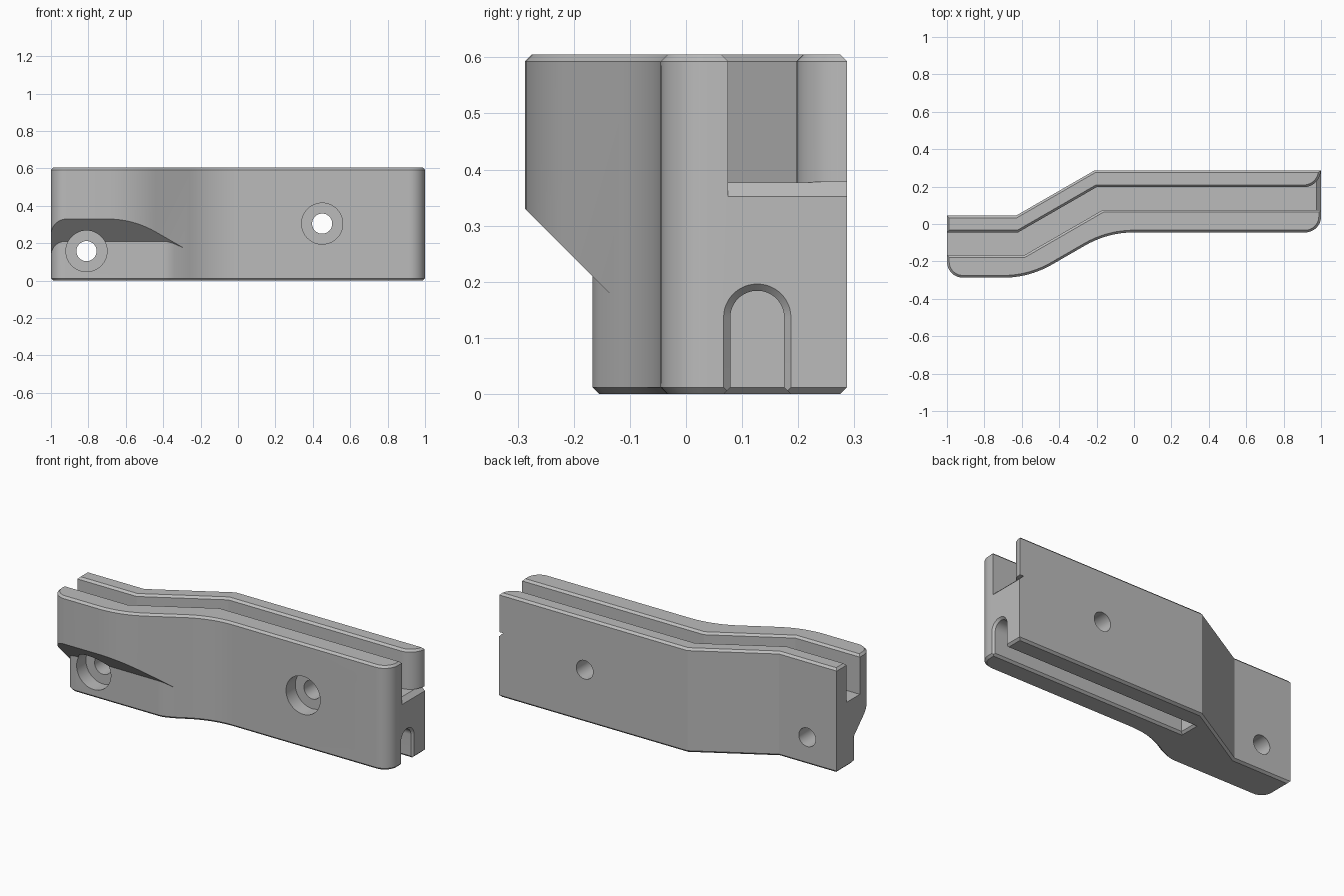
import bpy, bmesh, math
from mathutils import Vector, Matrix

cube = bpy.data.objects.get("Cube")
if cube:
    bpy.data.objects.remove(cube, do_unlink=True)

CH = 0.012      # edge chamfer
HEIGHT = 0.605


def rounded(corners, steps=12):
    """Counter-clockwise outline from (x, y, fillet radius) corners."""
    out = []
    for i, (x, y, r) in enumerate(corners):
        p = Vector((x, y))
        if r == 0:
            out.append(p)
            continue
        a = (Vector(corners[i - 1][:2]) - p).normalized()
        b = (Vector(corners[(i + 1) % len(corners)][:2]) - p).normalized()
        half = a.angle(b) / 2
        centre = p + (a + b).normalized() * (r / math.sin(half))
        start = p + a * (r / math.tan(half)) - centre
        end = p + b * (r / math.tan(half)) - centre
        sweep = math.atan2(start.cross(end), start.dot(end))
        for k in range(steps + 1):
            out.append(centre + Matrix.Rotation(sweep * k / steps, 2) @ start)
    return out


def inset(points, d):
    """Mitred inset of an outline; negative values grow it."""
    out = []
    for i, p in enumerate(points):
        e = (p - points[i - 1]).normalized()
        f = (points[(i + 1) % len(points)] - p).normalized()
        n, m = Vector((-e.y, e.x)), Vector((-f.y, f.x))
        out.append(p + (n + m) * (d / (1 + n.dot(m))))
    return out


def prism(name, points, rings, place=lambda a, b, c: (a, b, c), top=None):
    """Stack outline rings (level, inset) into a closed solid."""
    bm = bmesh.new()
    loops = []
    for j, (level, d) in enumerate(rings):
        sloped = top if j == len(rings) - 1 else None
        loops.append([bm.verts.new(place(p.x, p.y, sloped(p.y) if sloped else level))
                      for p in inset(points, d)])
    n = len(points)
    for lo, hi in zip(loops, loops[1:]):
        for i in range(n):
            k = (i + 1) % n
            bm.faces.new((lo[i], lo[k], hi[k], hi[i]))
    bm.faces.new(loops[0][::-1])
    bm.faces.new(loops[-1])
    bmesh.ops.recalc_face_normals(bm, faces=bm.faces)
    mesh = bpy.data.meshes.new(name)
    bm.to_mesh(mesh)
    bm.free()
    ob = bpy.data.objects.new(name, mesh)
    bpy.context.collection.objects.link(ob)
    return ob


# Cranked body with chamfered top and bottom rims
body = prism("bracket_body", rounded([
    (-1, -0.287, 0.085), (-0.56, -0.287, 0.52), (-0.14, -0.045, 0.52), (1, -0.045, 0.085),
    (1, 0.287, 0), (-0.21, 0.287, 0), (-0.63, 0.045, 0), (-1, 0.045, 0)]),
    [(0, CH), (CH, 0), (HEIGHT - CH, 0), (HEIGHT, CH)])

cutters = []

# Sloped relief under the front left end
cutters.append(prism("relief_cutter", rounded([
    (-1.1, -0.6, 0), (-0.2, -0.6, 0), (-0.2, -0.092, 0), (-0.37, -0.167, 0.15),
    (-0.9995, -0.167, 0.075), (-0.9995, 0, 0), (-1.1, 0, 0)]),
    [(-0.01, -0.01 - CH), (CH, 0), (0, 0)], top=lambda y: 0.043 - y))

# Cranked channel in the top, rounded open at the right end
cutters.append(prism("channel_cutter", rounded([
    (-1.1, -0.167, 0), (-0.587, -0.167, 0), (-0.167, 0.075, 0), (1.1, 0.075, 0),
    (1.1, 0.4, 0), (0.998, 0.4, 0), (0.998, 0.197, 0.09), (-0.2, 0.197, 0),
    (-0.62, -0.045, 0), (-1.1, -0.045, 0)]),
    [(0.377, 0), (HEIGHT - CH, 0), (HEIGHT + 0.01, -CH - 0.01)]))

# Chamfer where the channel floor meets the right end
cutters.append(prism("floor_chamfer_cutter", rounded([
    (0.974, 0.378, 0), (1.05, 0.302, 0), (1.05, 0.378, 0)]),
    [(-0.29, 0), (-0.0751, 0)], lambda a, b, c: (a, -c, b)))

# Arched groove along the underside with chamfered mouth and rims
cutters.append(prism("groove_cutter", rounded([
    (0.079, -0.1, 0), (0.175, -0.1, 0), (0.175, 0.184, 0.0475), (0.079, 0.184, 0.0475)]),
    [(-0.25, 0), (1 - CH, 0), (1.01, -CH - 0.01)], lambda a, b, c: (c, a, b)))
cutters.append(prism("groove_rim_cutter", rounded([
    (-0.25, 0.079, 0), (1.1, 0.079, 0), (1.1, 0.175, 0), (-0.25, 0.175, 0)]),
    [(-0.01, -CH - 0.01), (CH, 0)]))

# Counterbored screw holes through the body
for hx, hz, front in ((0.45, 0.305, -0.045), (-0.81, 0.158, -0.167)):
    circle = [Vector((hx + 0.11 * math.cos(t * math.tau / 48),
                      hz + 0.11 * math.sin(t * math.tau / 48))) for t in range(48)]
    seat = -(front + 0.085)
    cutters.append(prism("screw_hole_cutter", circle,
                         [(-0.5, 0.056), (seat, 0.056), (seat, 0), (0.6, 0)],
                         lambda a, b, c: (a, -c, b)))

bpy.ops.object.select_all(action="DESELECT")
body.select_set(True)
bpy.context.view_layer.objects.active = body
for cutter in cutters:
    cutter.hide_render = True
    mod = body.modifiers.new(cutter.name, "BOOLEAN")
    mod.operation = "DIFFERENCE"
    mod.solver = "EXACT"
    mod.object = cutter
    bpy.ops.object.modifier_apply(modifier=mod.name)
    bpy.data.objects.remove(cutter, do_unlink=True)

# Single grey material
grey = bpy.data.materials.new("light_grey")
grey.use_nodes = True
colour = (0.5, 0.5, 0.5, 1)
grey.diffuse_color = colour
grey.node_tree.nodes["Principled BSDF"].inputs["Base Color"].default_value = colour
body.data.materials.clear()
body.data.materials.append(grey)
bpy.ops.object.shade_smooth_by_angle(angle=math.radians(25))
